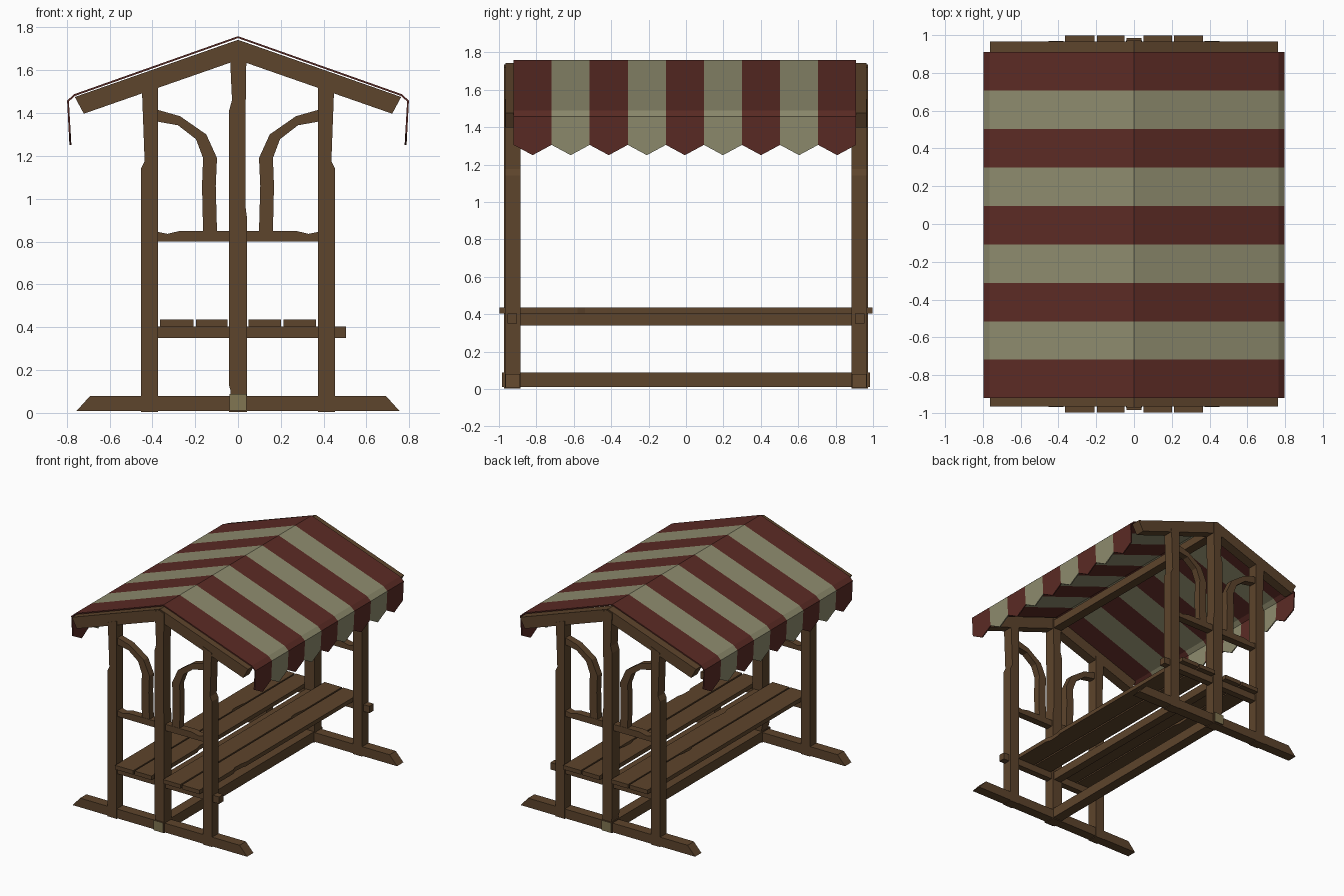
import bpy, bmesh
from mathutils import Vector

if "Cube" in bpy.data.objects:
    bpy.data.objects.remove(bpy.data.objects["Cube"])


def mat(name, rgb):
    m = bpy.data.materials.new(name)
    m.diffuse_color = (*rgb, 1)
    m.use_nodes = True
    m.node_tree.nodes["Principled BSDF"].inputs["Base Color"].default_value = m.diffuse_color
    return m


WOOD = mat("wood", (0.11, 0.058, 0.025))
END = mat("end_grain", (0.22, 0.18, 0.085))
RED = mat("red_cloth", (0.105, 0.024, 0.018))
PALE = mat("pale_cloth", (0.27, 0.26, 0.155))


def finish(name, bm, mats, mirror=None):
    bmesh.ops.recalc_face_normals(bm, faces=bm.faces)
    me = bpy.data.meshes.new(name)
    bm.to_mesh(me)
    bm.free()
    for m in mats:
        me.materials.append(m)
    ob = bpy.data.objects.new(name, me)
    bpy.context.collection.objects.link(ob)
    if mirror:
        mod = ob.modifiers.new("mirror", "MIRROR")
        mod.use_axis = mirror
        mod.use_mirror_merge = False
    return ob


def prism(name, outline, lo, hi, axis="Y", mirror=None):
    """Extrude a 2D outline: (x, z) along Y, or (x, y) along Z."""
    bm = bmesh.new()
    if axis == "Y":
        pts, step = [(a, lo, b) for a, b in outline], Vector((0, hi - lo, 0))
    else:
        pts, step = [(a, b, lo) for a, b in outline], Vector((0, 0, hi - lo))
    face = bm.faces.new([bm.verts.new(p) for p in pts])
    geo = bmesh.ops.extrude_face_region(bm, geom=[face])["geom"]
    bmesh.ops.translate(bm, vec=step, verts=[g for g in geo if isinstance(g, bmesh.types.BMVert)])
    return finish(name, bm, [WOOD], mirror)


def rect(x0, x1, z0, z1):
    return [(x0, z0), (x1, z0), (x1, z1), (x0, z1)]


ENDS = (False, True, False)    # front and back frames
FOUR = (True, True, False)     # both sides of both frames

# End frames
prism("foot", [(-0.755, 0.008), (0.755, 0.008), (0.69, 0.08), (-0.69, 0.08)],
      -0.966, -0.888, mirror=ENDS)
prism("side_post", [(0.373, 0.003), (0.453, 0.003), (0.453, 1.14), (0.436, 1.175),
                    (0.449, 1.52), (0.373, 1.55)], -0.968, -0.886, mirror=FOUR)
prism("centre_post", [(-0.042, 0.003), (0.042, 0.003), (0.042, 0.91), (0.034, 0.97),
                      (0.036, 1.45), (0.04, 1.72), (0, 1.735), (-0.04, 1.72), (-0.028, 1.46),
                      (-0.042, 1.41), (-0.042, 0.13), (-0.034, 0.1)], -0.972, -0.884, mirror=ENDS)
prism("rafter", [(0, 1.742), (0.762, 1.475), (0.72, 1.397), (0, 1.648)],
      -0.965, -0.888, mirror=FOUR)
prism("seat_crossbar", rect(-0.375, 0.505, 0.35, 0.404), -0.955, -0.903, mirror=ENDS)
prism("upper_crossbar", [(0, 0.80), (0.375, 0.80), (0.375, 0.845), (0.33, 0.836),
                         (0.27, 0.85), (0, 0.85)], -0.957, -0.899, mirror=FOUR)

# Curved braces under the rafters
prism("arched_brace", [(0.375, 1.415), (0.27, 1.385), (0.148, 1.30), (0.098, 1.19),
                       (0.104, 1.06), (0.098, 0.845), (0.163, 0.845), (0.168, 1.06),
                       (0.163, 1.19), (0.196, 1.278), (0.28, 1.343), (0.375, 1.36)],
      -0.955, -0.9, mirror=FOUR)

# Long beams
prism("ground_beam", rect(-0.04, 0.04, 0.01, 0.088), -0.985, 0.985)
ob = bpy.data.objects["ground_beam"]
ob.data.materials.append(END)
for p in ob.data.polygons:
    if abs(p.normal.y) > 0.9:
        p.material_index = 1
prism("seat_rail", rect(-0.032, 0.032, 0.338, 0.404), -0.89, 0.89)
prism("ridge_beam", rect(-0.036, 0.036, 1.64, 1.705), -0.89, 0.89)

# Seat planks, each with one chipped edge
for i, (x0, x1, chip) in enumerate([(-0.365, -0.208, 0.3), (-0.197, -0.05, -0.35),
                                    (0.05, 0.2, 0.45), (0.212, 0.365, -0.5)]):
    prism(f"seat_plank_{i + 1}", [(x0, -0.998), (x1, -0.998), (x1, chip - 0.08),
                                  (x1 - 0.014, chip - 0.04), (x1 - 0.01, chip + 0.04),
                                  (x1, chip + 0.08), (x1, 0.998), (x0, 0.998)],
          0.404, 0.436, axis="Z")

# Striped canopy with pointed valance
N, Y0, Y1 = 9, -0.922, 0.91
W = (Y1 - Y0) / N
bm = bmesh.new()
for i in range(N):
    a, b = Y0 + i * W, Y0 + (i + 1) * W
    for s in (1, -1):
        rows = [[bm.verts.new((s * x, y, z)) for y in (a, b)]
                for x, z in ((0, 1.759), (0.765, 1.488), (0.798, 1.458), (0.79, 1.305))]
        tip = bm.verts.new((s * 0.787, (a + b) / 2, 1.25))
        faces = [(p[0], p[1], q[1], q[0]) for p, q in zip(rows, rows[1:])]
        faces[-1] = (rows[2][0], rows[2][1], rows[3][1], tip, rows[3][0])
        for vs in faces:
            f = bm.faces.new(vs if s > 0 else vs[::-1])
            f.material_index = i % 2
bmesh.ops.remove_doubles(bm, verts=bm.verts, dist=0.0005)
canopy = finish("canopy", bm, [RED, PALE])
if canopy.data.polygons[0].normal.z < 0:
    canopy.data.flip_normals()
sol = canopy.modifiers.new("thickness", "SOLIDIFY")
sol.thickness = 0.009
sol.offset = -1
